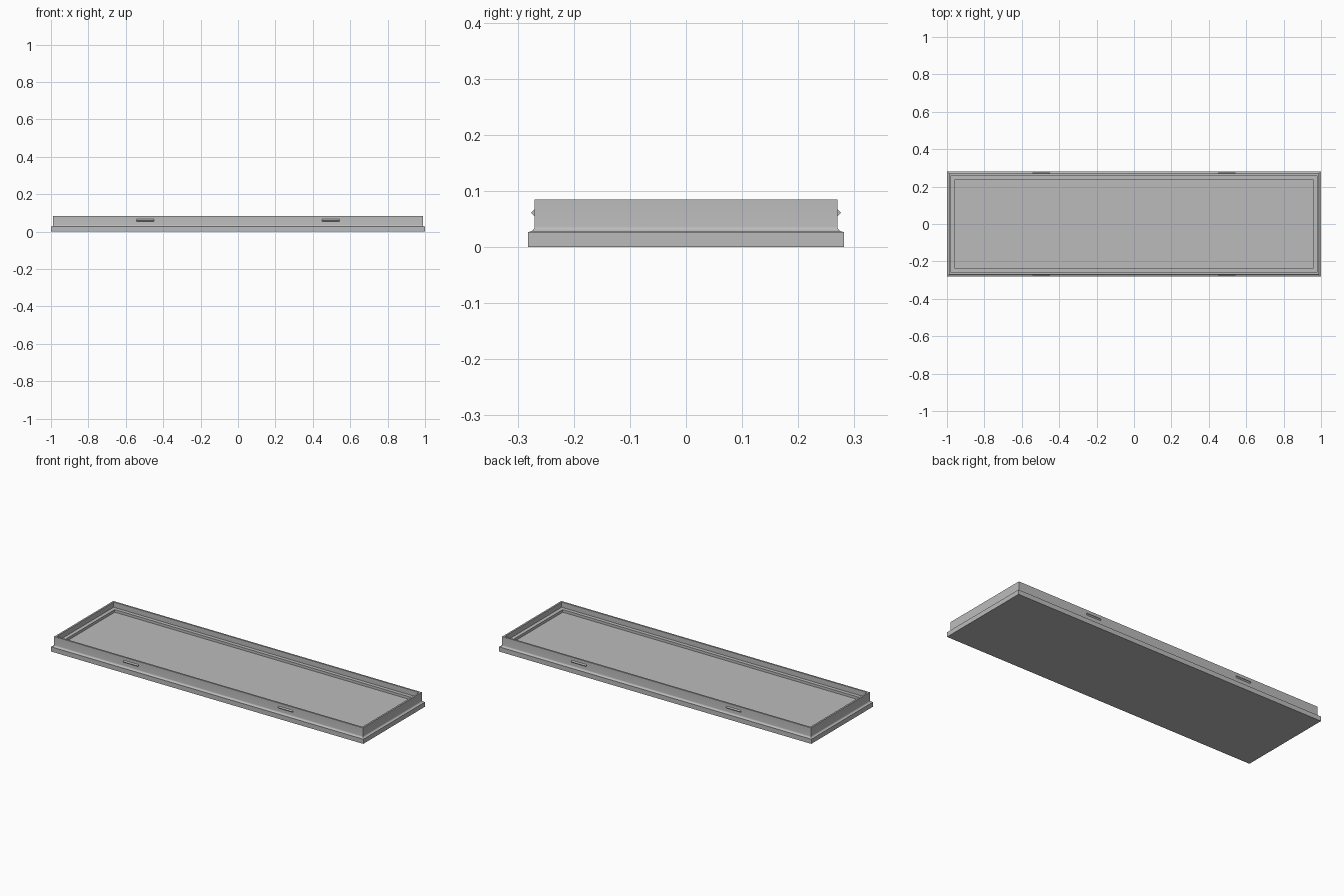
import bpy, bmesh, math

if "Cube" in bpy.data.objects:
    bpy.data.objects.remove(bpy.data.objects["Cube"], do_unlink=True)

HALF_X, HALF_Y = 1.0, 0.282
BASE_TOP, WALL_TOP = 0.027, 0.085
LEDGE, FLOOR = 0.055, 0.04
WALL_INSET, FILLET = 0.012, 0.01

grey = bpy.data.materials.new("plain grey")
grey.use_nodes = True
grey.diffuse_color = (0.5, 0.5, 0.5, 1)
grey.node_tree.nodes["Principled BSDF"].inputs["Base Color"].default_value = (0.5, 0.5, 0.5, 1)


def finish(name, bm):
    bmesh.ops.recalc_face_normals(bm, faces=bm.faces)
    mesh = bpy.data.meshes.new(name)
    bm.to_mesh(mesh)
    bm.free()
    mesh.materials.append(grey)
    obj = bpy.data.objects.new(name, mesh)
    bpy.context.collection.objects.link(obj)
    return obj


# Tray: a wall section of (inset, height) points swept round a rectangle
section = [(0, 0), (0, BASE_TOP)]
for i in range(7):
    a = math.radians(90) * i / 6
    section.append((WALL_INSET - FILLET * (1 - math.sin(a)),
                    BASE_TOP + FILLET * (1 - math.cos(a))))
section += [(WALL_INSET, WALL_TOP), (0.022, WALL_TOP), (0.022, LEDGE),
            (0.043, LEDGE), (0.043, FLOOR)]

bm = bmesh.new()
rings = []
for inset, z in section:
    x, y = HALF_X - inset, HALF_Y - inset
    rings.append([bm.verts.new((sx * x, sy * y, z))
                  for sx, sy in ((-1, -1), (1, -1), (1, 1), (-1, 1))])
for low, high in zip(rings, rings[1:]):
    for i in range(4):
        j = (i + 1) % 4
        bm.faces.new((low[i], low[j], high[j], high[i]))
bm.faces.new(rings[0])
bm.faces.new(rings[-1])
tray = finish("tray", bm)

# Smooth the outer fillet, keep every corner crisp
bpy.context.view_layer.objects.active = tray
tray.select_set(True)
bpy.ops.object.shade_smooth_by_angle(angle=math.radians(30))
tray.select_set(False)


# Snap ridges: triangular bars on the two long walls
def snap_ridge(name, cx, side):
    bm = bmesh.new()
    wall = HALF_Y - WALL_INSET
    ends = []
    for x in (cx - 0.047, cx + 0.047):
        ends.append([bm.verts.new((x, side * y, z)) for y, z in
                     ((wall - 0.002, 0.053), (wall + 0.006, 0.061), (wall - 0.002, 0.069))])
    for i in range(3):
        j = (i + 1) % 3
        bm.faces.new((ends[0][i], ends[0][j], ends[1][j], ends[1][i]))
    bm.faces.new(ends[0])
    bm.faces.new(ends[1])
    finish(name, bm)


for side, place in ((-1, "front"), (1, "back")):
    for cx, hand in ((-0.495, "right"), (0.495, "left")):
        snap_ridge(f"{place}_{hand}_snap_ridge", cx, side)
